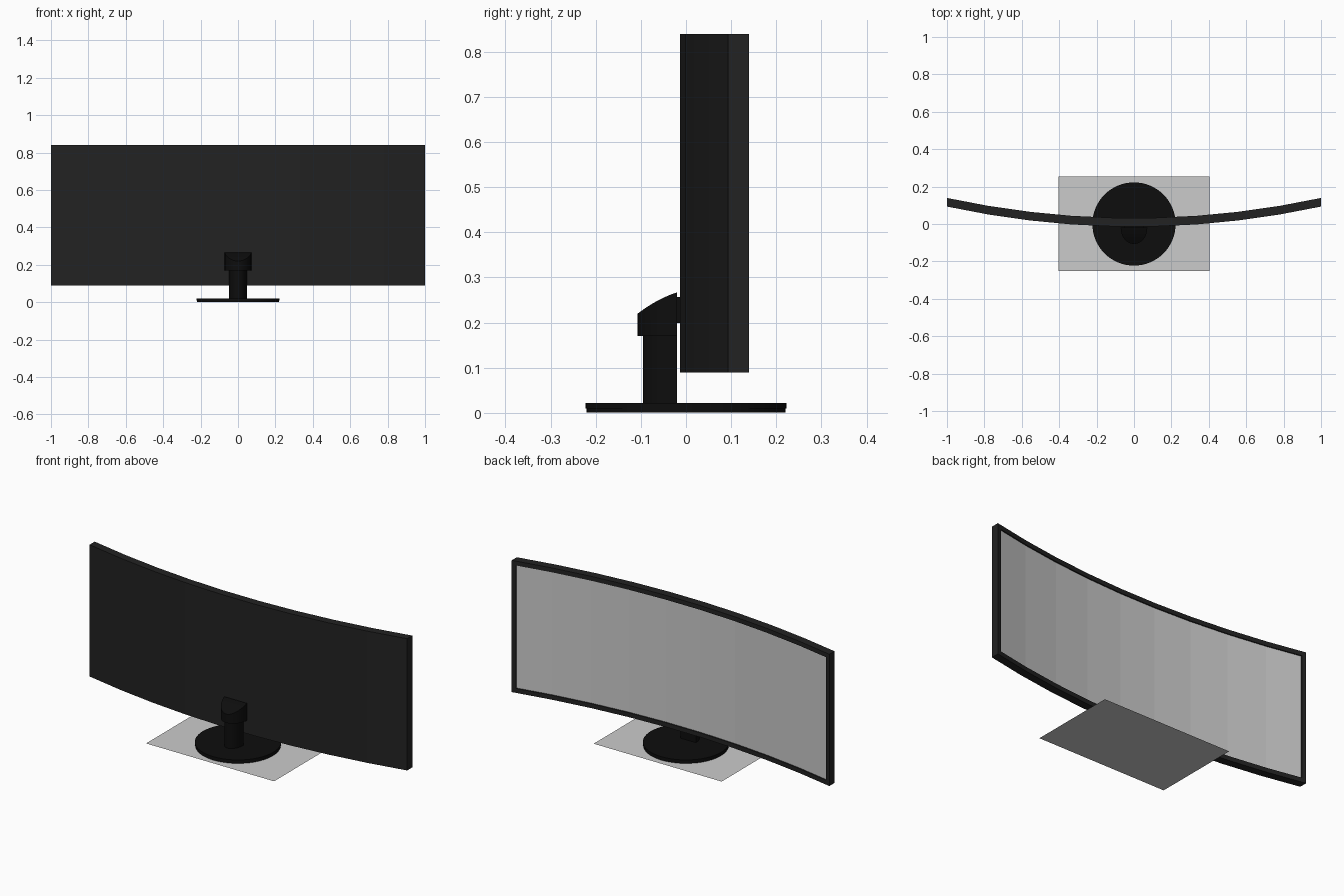
import bpy, bmesh, math

if "Cube" in bpy.data.objects:
    bpy.data.objects.remove(bpy.data.objects["Cube"])


def material(name, v):
    m = bpy.data.materials.new(name)
    m.diffuse_color = (v, v, v, 1)
    m.use_nodes = True
    m.node_tree.nodes["Principled BSDF"].inputs["Base Color"].default_value = m.diffuse_color
    return m


CASE = material("case_black", 0.016)
STAND = material("stand_black", 0.004)


def finish(bm, name, mat=None, smooth=False):
    me = bpy.data.meshes.new(name)
    bm.to_mesh(me)
    bm.free()
    ob = bpy.data.objects.new(name, me)
    bpy.context.collection.objects.link(ob)
    if mat:
        me.materials.append(mat)
    if smooth:
        bpy.context.view_layer.objects.active = ob
        ob.select_set(True)
        bpy.ops.object.shade_smooth_by_angle(angle=math.radians(35))
        ob.select_set(False)
    return ob


# Curved screen: nine flat facets, thickness measured straight along y
SEG, THICK, Z0, Z1 = 9, 0.046, 0.09, 0.84
bm = bmesh.new()
rings = []
for i in range(SEG + 1):
    x = -1 + 2 * i / SEG
    y = -0.0143 + 0.1075 * x * x
    rings.append([bm.verts.new((x, yy, zz)) for yy, zz in
                  ((y, Z0), (y + THICK, Z0), (y + THICK, Z1), (y, Z1))])
front = []
for a, b in zip(rings, rings[1:]):
    for k in range(4):
        j = (k + 1) % 4
        f = bm.faces.new((a[k], a[j], b[j], b[k]))
        if k == 1:
            front.append(f)
bm.faces.new(rings[0])
bm.faces.new(rings[-1])
bmesh.ops.recalc_face_normals(bm, faces=bm.faces)

# Bezel, then a shallow recess holding the display
bmesh.ops.inset_region(bm, faces=front, thickness=0.025, use_even_offset=True)
bmesh.ops.inset_region(bm, faces=front, thickness=0.0005, depth=-0.006,
                       use_even_offset=True)
for f in bm.faces:
    f.material_index = 0
for f in front:
    f.material_index = 1
panel = bm.copy()
bmesh.ops.delete(panel, geom=[f for f in panel.faces if f.material_index == 0],
                 context='FACES')
for f in panel.faces:
    f.material_index = 0
bmesh.ops.delete(bm, geom=front, context='FACES')
finish(bm, "screen_housing", CASE)
finish(panel, "display_panel")

# Round foot: narrow lower tier and slightly wider plate
for name, r, z0, z1 in (("foot_pad", 0.22, 0.0005, 0.011),
                        ("foot_plate", 0.2225, 0.010, 0.0215)):
    bm = bmesh.new()
    bmesh.ops.create_cone(bm, cap_ends=True, segments=64, radius1=r, radius2=r,
                          depth=z1 - z0)
    bmesh.ops.translate(bm, verts=bm.verts, vec=(0, 0, (z0 + z1) / 2))
    finish(bm, name, STAND, True)


def d_column(name, half_w, y_tip, y_back, z0, top):
    """Half-round column, flat at y_back; top(t) is its height, t 0 tip to 1 back."""
    bm = bmesh.new()
    n = 12
    rows = []
    for i in range(n + 1):
        a = math.pi / 2 * i / n
        x = half_w * math.sin(a)
        t = 1 - math.cos(a)
        y = y_tip + (y_back - y_tip) * t
        xs = (-x, x) if i else (0,)
        rows.append(([bm.verts.new((s, y, z0)) for s in xs],
                     [bm.verts.new((s, y, top(t))) for s in xs]))
    for (lo, hi), (lo2, hi2) in zip(rows, rows[1:]):
        bm.faces.new(lo + lo2[::-1])
        bm.faces.new(hi + hi2[::-1])
        for s in (0, -1):
            bm.faces.new((lo[s], lo2[s], hi2[s], hi[s]))
    lo, hi = rows[-1]
    bm.faces.new((lo[0], lo[1], hi[1], hi[0]))
    bmesh.ops.recalc_face_normals(bm, faces=bm.faces)
    return finish(bm, name, STAND, True)


# Neck and the head with its curved sloping top
d_column("neck", 0.048, -0.095, -0.02, 0.02, lambda t: 0.172)
d_column("neck_head", 0.071, -0.107, -0.02, 0.17,
         lambda t: 0.22 + 0.066 * t - 0.019 * t * t)

# Mount joining the head to the screen back
bm = bmesh.new()
bmesh.ops.create_cube(bm, size=1)
bmesh.ops.scale(bm, verts=bm.verts, vec=(0.10, 0.014, 0.058))
bmesh.ops.translate(bm, verts=bm.verts, vec=(0, -0.0165, 0.228))
finish(bm, "screen_mount", STAND)

# Thin ground sheet under the foot
bm = bmesh.new()
bmesh.ops.create_grid(bm, x_segments=1, y_segments=1, size=0.5)
bmesh.ops.scale(bm, verts=bm.verts, vec=(0.806, 0.506, 1))
bmesh.ops.translate(bm, verts=bm.verts, vec=(0, 0.002, 0))
finish(bm, "ground_sheet")
